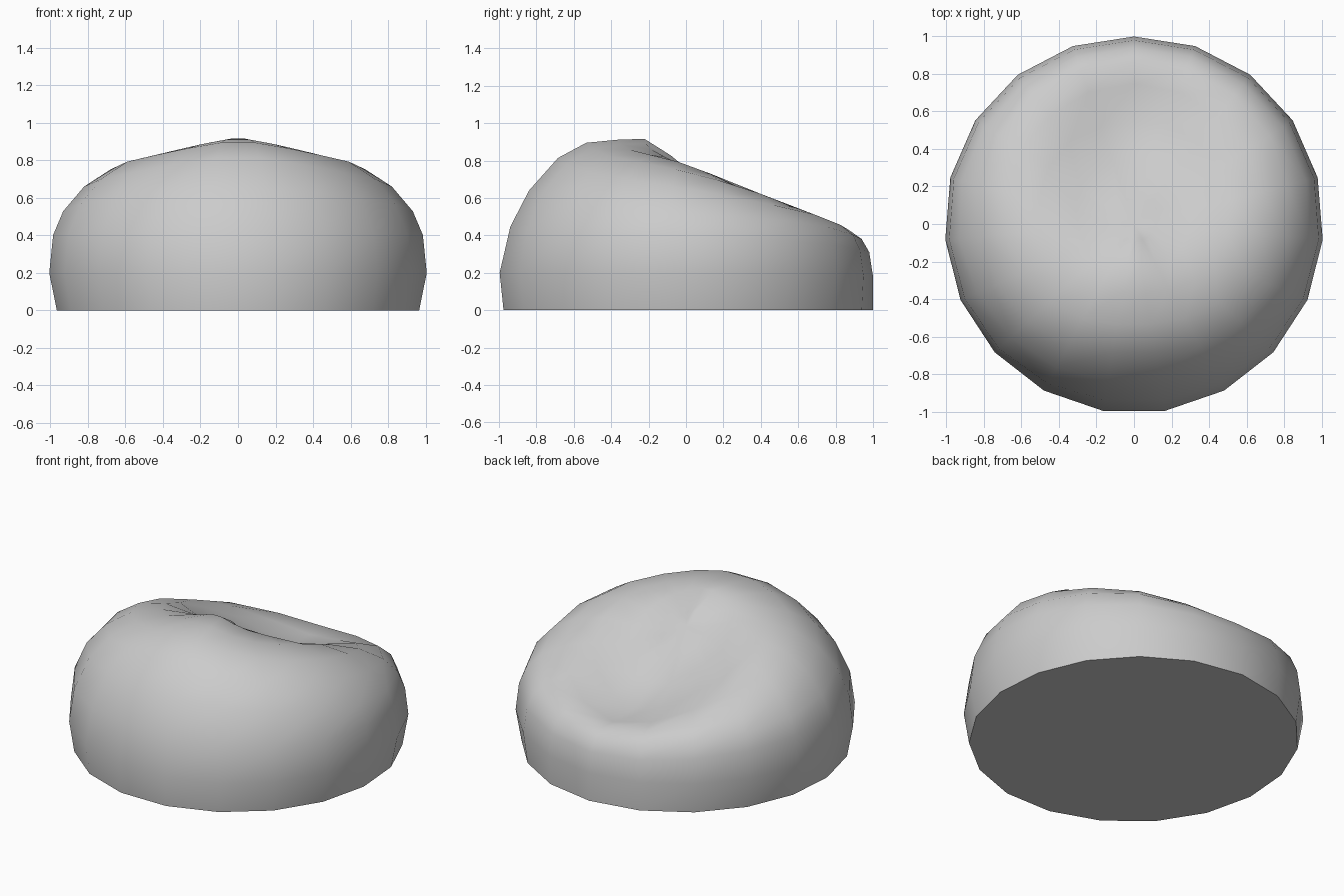
import bpy, bmesh, math

if "Cube" in bpy.data.objects:
    bpy.data.objects.remove(bpy.data.objects["Cube"])

# Half-profiles (radius, height) from floor to seat centre, front (-y) round to back (+y)
PROFILES = [
    [(.98, 0), (1, .2), (.94, .45), (.84, .64), (.68, .82), (.53, .90), (.36, .915), (.22, .92), (.08, .83)],
    [(.97, 0), (1, .2), (.97, .41), (.88, .61), (.76, .74), (.60, .83), (.43, .86), (.26, .86), (.10, .79)],
    [(.96, 0), (1, .2), (.98, .40), (.93, .52), (.82, .65), (.68, .74), (.50, .78), (.30, .76), (.12, .74)],
    [(.97, 0), (1, .2), (.98, .36), (.94, .46), (.86, .53), (.72, .58), (.55, .60), (.35, .59), (.15, .69)],
    [(.99, 0), (.99, .18), (.97, .31), (.93, .38), (.86, .43), (.74, .42), (.54, .43), (.33, .52), (.13, .68)],
]
SIDES = 19
FULLNESS = 1.01  # makes up for the flats between the corners


def blend(angle, ring):
    """Smoothly interpolate the profiles; angle 0 = front, pi = back."""
    t = angle / (math.pi / 4)
    i = min(int(t), 3)
    f = t - i
    mirror = lambda k: abs(k) if k <= 4 else 8 - k
    a, b, c, d = (PROFILES[mirror(k)][ring] for k in (i - 1, i, i + 1, i + 2))
    return [q + .5 * f * (r - p + f * (2 * p - 5 * q + 4 * r - s + f * (3 * (q - r) + s - p)))
            for p, q, r, s in zip(a, b, c, d)]


# Slumped bag: stacked rings closed by a flat base and a seat centre
bm = bmesh.new()
rings = []
for ring in range(len(PROFILES[0])):
    row = []
    for s in range(SIDES):
        th = math.pi / 2 + 2 * math.pi * s / SIDES
        from_front = math.acos(max(-1, min(1, -math.sin(th))))
        r, z = blend(from_front, ring)
        r *= FULLNESS
        row.append(bm.verts.new((r * math.cos(th), r * math.sin(th), z)))
    rings.append(row)
for low, high in zip(rings, rings[1:]):
    for s in range(SIDES):
        n = (s + 1) % SIDES
        bm.faces.new((low[s], low[n], high[n], high[s]))
centre = bm.verts.new((0, 0, .76))
for s in range(SIDES):
    bm.faces.new((rings[-1][s], rings[-1][(s + 1) % SIDES], centre))
bm.faces.new(rings[0][::-1])
bmesh.ops.recalc_face_normals(bm, faces=bm.faces)

mesh = bpy.data.meshes.new("bean_bag")
bm.to_mesh(mesh)
bm.free()
bag = bpy.data.objects.new("bean_bag", mesh)
bpy.context.collection.objects.link(bag)

# Smooth fabric with a crisp edge at the floor
bpy.context.view_layer.objects.active = bag
bag.select_set(True)
bpy.ops.object.shade_smooth_by_angle(angle=math.radians(60))
